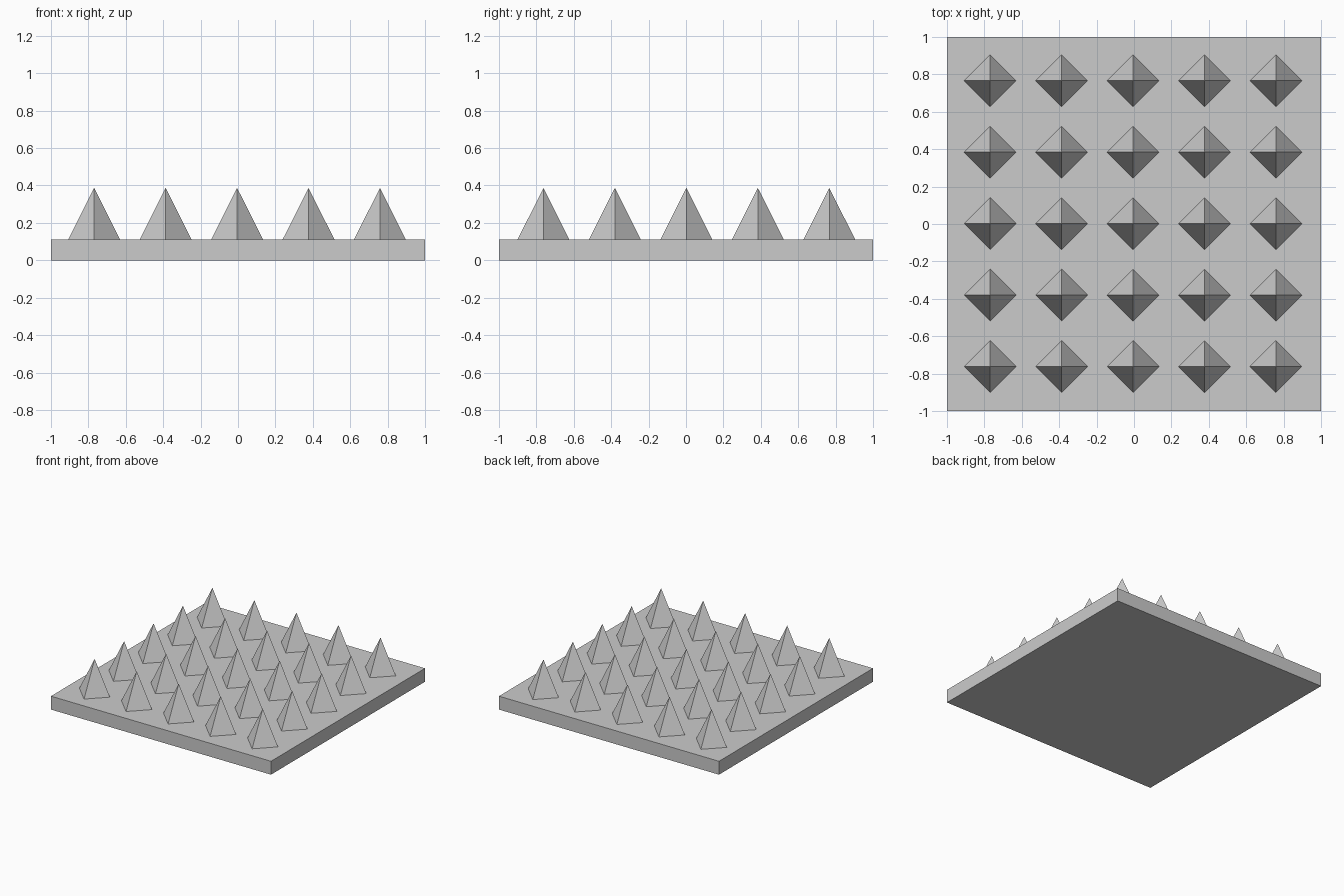
import bpy

if "Cube" in bpy.data.objects:
    bpy.data.objects.remove(bpy.data.objects["Cube"])

PLATE_H = 0.11
SPIKE_R = 0.139
SPIKE_H = 0.277
PITCH = 0.382

# Square base plate
bpy.ops.mesh.primitive_cube_add(size=1, location=(0, 0, PLATE_H / 2))
plate = bpy.context.object
plate.name = "base_plate"
plate.scale = (2, 2, PLATE_H)

# First four-sided spike, corners pointing along x and y
bpy.ops.mesh.primitive_cone_add(vertices=4, radius1=SPIKE_R, radius2=0, depth=SPIKE_H)
first = bpy.context.object
first.name = "spike"

# 5 x 5 grid of spikes sharing one mesh
for i in range(5):
    for j in range(5):
        spike = first if i == j == 0 else first.copy()
        if spike is not first:
            bpy.context.collection.objects.link(spike)
        spike.name = f"spike_{i + 1}_{j + 1}"
        spike.location = ((i - 2) * PITCH - 0.005, (j - 2) * PITCH + 0.002,
                          PLATE_H + SPIKE_H / 2)
